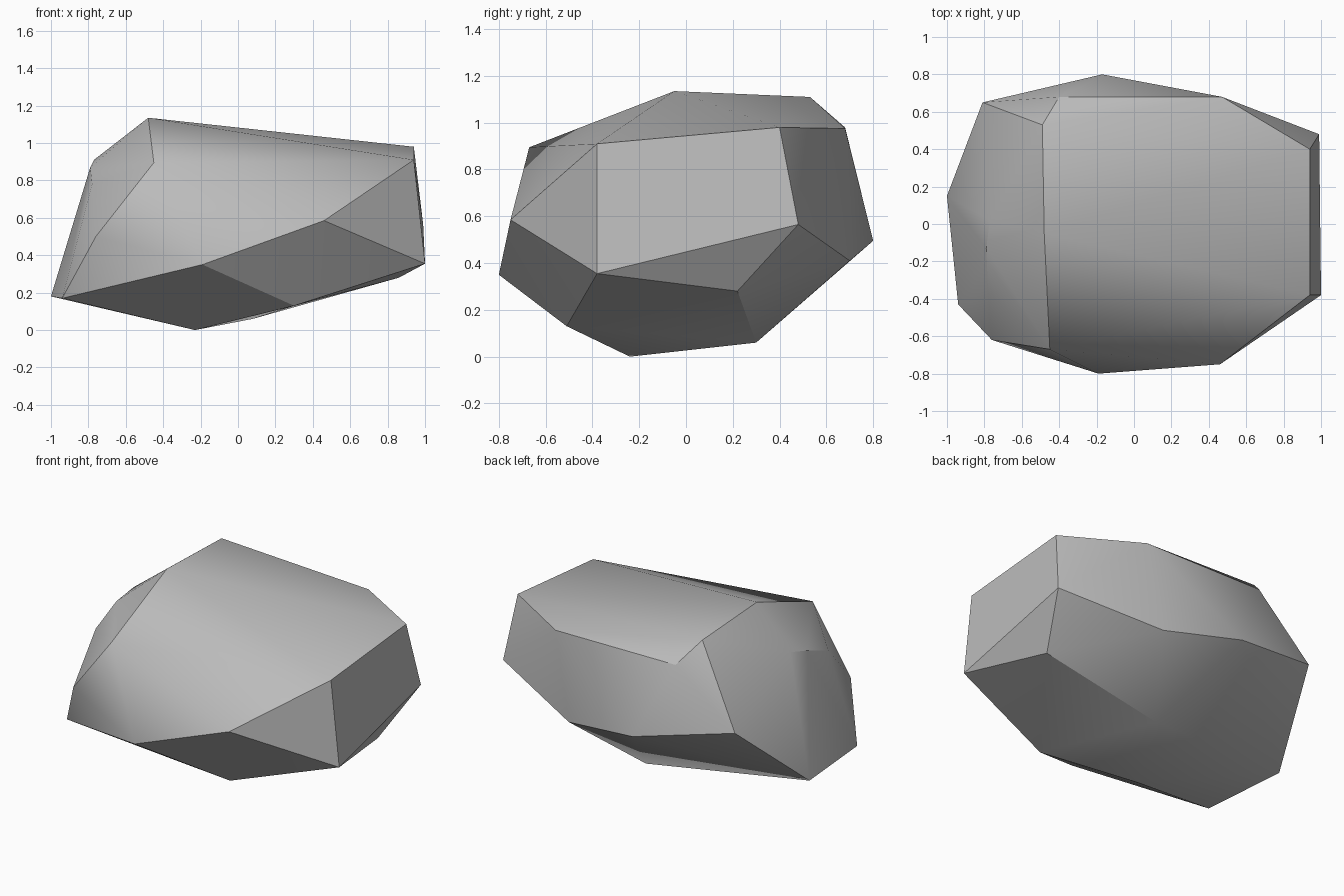
import bpy
import bmesh
import math

default_cube = bpy.data.objects.get("Cube")
if default_cube:
    bpy.data.objects.remove(default_cube, do_unlink=True)

# Corner points of the boulder, grouped by the part they shape
top_ridge = [(-.48, -.05, 1.135), (-.49, .53, 1.11), (-.45, -.67, .895)]
sloping_top = [(.94, -.38, .91), (.94, .4, .98), (.47, .68, .975), (-.4, .68, .98)]
left_end = [(1, -.38, .355), (.99, .48, .565), (.86, .22, .28)]
front_belly = [(.46, -.75, .585), (-.19, -.8, .35), (.3, -.51, .13)]
back_belly = [(-.17, .8, .495), (.36, .7, .41), (-.81, .65, .63)]
right_end = [(-1, .15, .18), (-.94, -.43, .17), (-.76, -.62, .5),
             (-.79, -.13, .87), (-.77, .02, .91), (-.78, -.36, .78)]
underside = [(-.23, -.24, 0), (-.12, -.29, .03), (.08, .3, .06)]


def make_material(name, colour):
    """Plain matte material with one flat colour."""
    material = bpy.data.materials.new(name)
    material.use_nodes = True
    material.diffuse_color = colour
    shader = material.node_tree.nodes["Principled BSDF"]
    shader.inputs["Base Color"].default_value = colour
    shader.inputs["Roughness"].default_value = 0.9
    return material


def make_hull(name, corners, material):
    """Wrap a faceted convex skin around the corner points."""
    bm = bmesh.new()
    for corner in corners:
        bm.verts.new(corner)
    hull = bmesh.ops.convex_hull(bm, input=bm.verts[:])
    loose = [v for v in bm.verts if not v.link_faces]
    bmesh.ops.delete(bm, geom=loose, context='VERTS')
    # Merge triangles that lie nearly in one plane into broad facets
    bmesh.ops.dissolve_limit(bm, angle_limit=math.radians(2),
                             verts=bm.verts[:], edges=bm.edges[:])
    bmesh.ops.recalc_face_normals(bm, faces=bm.faces[:])
    mesh = bpy.data.meshes.new(name)
    bm.to_mesh(mesh)
    bm.free()
    mesh.materials.append(material)
    rock = bpy.data.objects.new(name, mesh)
    bpy.context.collection.objects.link(rock)
    return rock


stone_grey = make_material("stone_grey", (.5, .5, .5, 1))
boulder = make_hull("boulder", top_ridge + sloping_top + left_end + front_belly
                    + back_belly + right_end + underside, stone_grey)

# Soft shading over gentle bends, crisp edges elsewhere
bpy.ops.object.select_all(action='DESELECT')
boulder.select_set(True)
bpy.context.view_layer.objects.active = boulder
bpy.ops.object.shade_smooth_by_angle(angle=math.radians(30))
